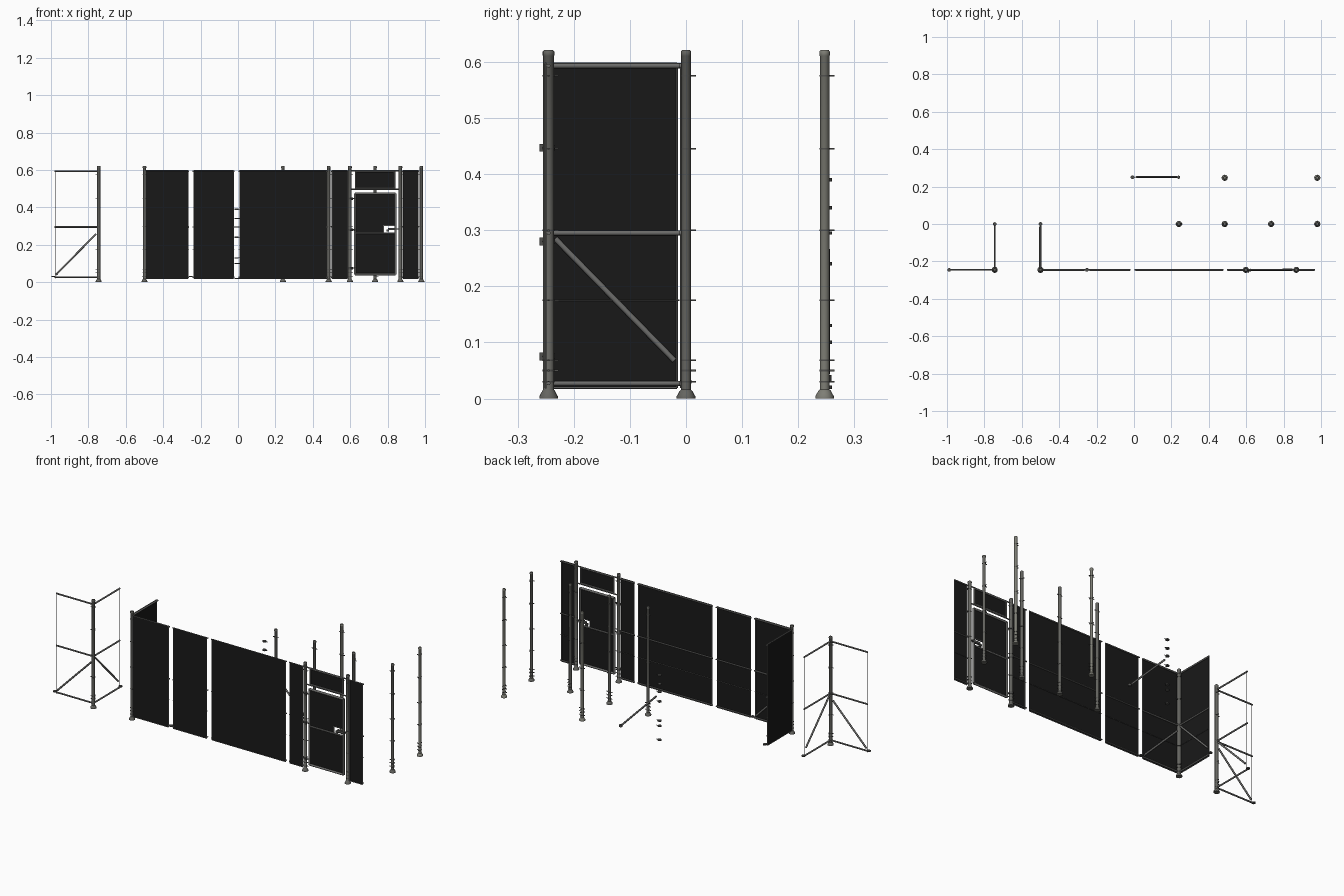
import bpy, bmesh, math
from mathutils import Vector

if "Cube" in bpy.data.objects:
    bpy.data.objects.remove(bpy.data.objects["Cube"])


def mat(name, c):
    m = bpy.data.materials.new(name)
    m.diffuse_color = (*c, 1)
    m.use_nodes = True
    m.node_tree.nodes["Principled BSDF"].inputs["Base Color"].default_value = m.diffuse_color
    return m


MESH = mat("black wire mesh", (0.0095, 0.0095, 0.0095))
STEEL = mat("steel tube", (0.15, 0.15, 0.145))
FITTING = mat("dark fitting", (0.08, 0.08, 0.076))
POST = mat("galvanised post", (0.13, 0.13, 0.118))
PALE = mat("pale galvanised post", (0.21, 0.21, 0.18))


def finish(name, bm, m, smooth=True):
    me = bpy.data.meshes.new(name)
    bm.to_mesh(me)
    bm.free()
    o = bpy.data.objects.new(name, me)
    bpy.context.collection.objects.link(o)
    me.materials.append(m)
    if smooth:
        bpy.ops.object.select_all(action='DESELECT')
        o.select_set(True)
        bpy.context.view_layer.objects.active = o
        bpy.ops.object.shade_smooth_by_angle(angle=math.radians(40))
    return o


def add_tube(bm, a, b, r, n=10):
    a, b = Vector(a), Vector(b)
    d = b - a
    mtx = d.to_track_quat('Z', 'Y').to_matrix().to_4x4()
    mtx.translation = (a + b) / 2
    bmesh.ops.create_cone(bm, cap_ends=True, segments=n, radius1=r, radius2=r,
                          depth=d.length, matrix=mtx)


def tubes(name, segs, m=STEEL, n=10):
    bm = bmesh.new()
    for a, b, r in segs:
        add_tube(bm, a, b, r, n)
    return finish(name, bm, m)


def add_box(bm, c, s):
    for v in bmesh.ops.create_cube(bm, size=1)["verts"]:
        v.co = Vector([v.co[i] * s[i] + c[i] for i in range(3)])


def boxes(name, items, m=FITTING):
    bm = bmesh.new()
    for c, s in items:
        add_box(bm, c, s)
    return finish(name, bm, m, False)


def sheet(name, a, b, z0, z1):
    """Vertical mesh sheet between two plan points."""
    bm = bmesh.new()
    vs = [bm.verts.new((*p, z)) for p, z in ((a, z0), (b, z0), (b, z1), (a, z1))]
    bm.faces.new(vs)
    return finish(name, bm, MESH, False)


BANDS = (0.03, 0.05, 0.068, 0.175, 0.3, 0.445, 0.575)


def post(name, x, y, r=0.0085, lugs=(), m=POST):
    # lathed shaft with flared foot and flat cap
    prof = [(0, 0), (0.0165, 0), (0.0165, 0.004), (0.011, 0.014), (r, 0.016), (r, 0.61),
            (r + 0.0008, 0.611), (r + 0.0008, 0.618), (r * 0.85, 0.621), (0, 0.6215)]
    bm = bmesh.new()
    vs = [bm.verts.new((x + p, y, z)) for p, z in prof]
    es = [bm.edges.new(e) for e in zip(vs, vs[1:])]
    bmesh.ops.spin(bm, geom=vs + es, cent=(x, y, 0), axis=(0, 0, 1),
                   angle=math.tau, steps=16)
    bmesh.ops.remove_doubles(bm, verts=bm.verts, dist=1e-5)
    bmesh.ops.recalc_face_normals(bm, faces=bm.faces)
    finish(name, bm, m)
    # bands and bolt lugs
    bm = bmesh.new()
    for z in BANDS:
        add_tube(bm, (x, y, z - 0.0015), (x, y, z + 0.0015), r + 0.0008, 16)
        for dx, dy in lugs:
            add_box(bm, (x + dx * 0.0125, y + dy * 0.0125, z),
                    (0.011 if dx else 0.003, 0.011 if dy else 0.003, 0.003))
    finish(name + "_bands", bm, FITTING)


RAILS = (0.027, 0.295, 0.593)
LOW, HIGH = 0.019, 0.597


def border(name, a, b):
    """Thin steel edging around a mesh sheet, showing on both faces."""
    p = [(*a, LOW), (*b, LOW), (*b, HIGH), (*a, HIGH)]
    tubes(name, [(p[i], p[(i + 1) % 4], 0.0018) for i in range(4)], STEEL, 8)


def frame(name, a, b, brace=None, mesh=None, r=0.0045):
    """Rails, end tension bar, brace and wire running from a to b."""
    a, b = Vector(a), Vector(b)
    d = (b - a).normalized()
    p = lambda v, z: (v.x, v.y, z)
    e = b - d * 0.004
    segs = [(p(a, z), p(b, z), r) for z in RAILS]
    if brace:
        s0, z0, s1, z1 = brace
        segs.append((p(a + d * s0, z0), p(a + d * s1, z1), 0.005))
    if mesh:
        o = Vector(mesh)
        sheet(name + "_mesh", a + d * 0.005 + o, e + o, LOW, HIGH)
        border(name + "_border", a + d * 0.006 + o, e + o)
        segs.append((p(a, 0.175), p(b, 0.175), 0.0012))
    else:
        segs.append((p(e, LOW), p(e, HIGH), 0.0015))
    tubes(name + "_rails", segs)


# open corner and meshed corner, braces falling away from the post
Y = -0.245
FRONT_BRACE = (0.014, 0.258, 0.228, 0.04)
SIDE_BRACE = (0.012, 0.285, 0.224, 0.068)
post("open_corner_post", -0.745, Y, 0.009, [(-1, 0), (0, 1)])
frame("open_corner_front", (-0.745, Y), (-0.98, Y), FRONT_BRACE)
frame("open_corner_side", (-0.745, Y), (-0.745, -0.005), SIDE_BRACE)
post("mesh_corner_post", -0.5, Y, 0.009, [(1, 0), (0, 1)])
frame("mesh_corner_front", (-0.5, Y), (-0.262, Y), FRONT_BRACE, (0, -0.005))
frame("mesh_corner_side", (-0.5, Y), (-0.5, -0.012), SIDE_BRACE, (-0.005, 0))

# loose end clamps where braces meet the next post
for i, (x, y) in enumerate([(-0.988, Y), (-0.745, 0.0), (-0.5, 0.0), (-0.252, Y)]):
    tubes(f"brace_end_clamp_{i}", [((x, y, 0.027), (x, y, 0.033), 0.010)], FITTING)

# straight panels
frame("short_panel", (-0.242, Y), (-0.019, Y), None, (0, -0.004), 0.0035)
frame("long_panel", (0.003, Y), (0.479, Y), None, (0, -0.004), 0.0035)

# gate section: side panels and posts
GL, GR = 0.598, 0.868
frame("gate_left_panel", (0.497, Y), (GL - 0.008, Y), None, (0, -0.005), 0.0035)
frame("gate_right_panel", (GR + 0.008, Y), (0.968, Y), None, (0, -0.005), 0.0035)
post("gate_left_post", GL, Y, 0.0095, [(-1, 0), (1, 0)])
post("gate_right_post", GR, Y, 0.0095, [(1, 0)])


def ring(x0, x1, z0, z1, r):
    c = [(x0, Y, z0), (x1, Y, z0), (x1, Y, z1), (x0, Y, z1)]
    return [(c[i], c[(i + 1) % 4], r) for i in range(4)]


# fixed panel above the door, tied to both posts
tubes("transom_frame", ring(0.629, 0.837, 0.502, 0.592, 0.0045)
      + [((GL, Y, z), (GR, Y, z), 0.0035) for z in (0.497, 0.595)])
sheet("transom_mesh", (0.631, Y), (0.835, Y), 0.504, 0.590)

# door leaf with an open cut-out around the latch
DX0, DX1, DZ0, DZ1 = 0.625, 0.842, 0.042, 0.474
HX, HZ0, HZ1 = 0.778, 0.266, 0.303
tubes("door_frame", ring(DX0, DX1, DZ0, DZ1, 0.006)
      + [((DX0, Y, 0.262), (DX1, Y, 0.262), 0.0045)])
sheet("door_lower_mesh", (DX0, Y), (DX1, Y), DZ0, HZ0)
sheet("door_upper_mesh", (DX0, Y), (DX1, Y), HZ1, DZ1)
sheet("door_middle_mesh", (DX0, Y), (HX, Y), HZ0, HZ1)
boxes("latch_frame", [((HX, Y, 0.2845), (0.003, 0.008, 0.038)),
                      ((0.81, Y, HZ1), (0.064, 0.008, 0.003))], STEEL)
boxes("latch", [((0.825, Y, 0.284), (0.046, 0.012, 0.012)),
                ((0.80, Y, 0.276), (0.012, 0.012, 0.012)),
                ((0.852, Y, 0.284), (0.02, 0.008, 0.006))])

# hinges
for i, z in enumerate((0.075, 0.28, 0.447)):
    tubes(f"hinge_{i}", [((GL, Y, z - 0.005), (GL, Y, z + 0.005), 0.0115),
                         ((GL + 0.013, Y - 0.012, z - 0.007),
                          (GL + 0.013, Y - 0.012, z + 0.007), 0.004),
                         ((GL, Y - 0.010, z), (DX0, Y - 0.006, z), 0.003)], FITTING)

# loose posts
LOOSE = [(0.24, 0, [(1, 0), (-1, 0)]), (0.485, 0, [(1, 0), (-1, 0)]),
         (0.733, 0, [(1, 0), (0, 1)]), (0.98, 0, [(-1, 0), (0, 1)]),
         (0.485, 0.247, [(1, 0), (-1, 0), (0, 1)]), (0.98, 0.247, [(0, 1), (-1, 0)])]
for i, (x, y, lugs) in enumerate(LOOSE):
    post(f"loose_post_{i}", x, y, 0.0085, lugs, PALE if y > 0 else POST)

# loose brace and stack of spare clamps
tubes("loose_brace", [((0.012, 0.252, 0.265), (0.228, 0.252, 0.045), 0.005)])
for i, z in enumerate((0.02, 0.10, 0.13, 0.24, 0.295, 0.34, 0.39)):
    tubes(f"spare_clamp_{i}", [((-0.008, 0.25, z - 0.003), (-0.008, 0.25, z + 0.003), 0.0105),
                               ((-0.008, 0.25, z), (0.010, 0.25, z), 0.002)], FITTING)
tubes("loose_brace_foot", [((0.238, 0.25, 0.03), (0.238, 0.25, 0.042), 0.009)], FITTING)
